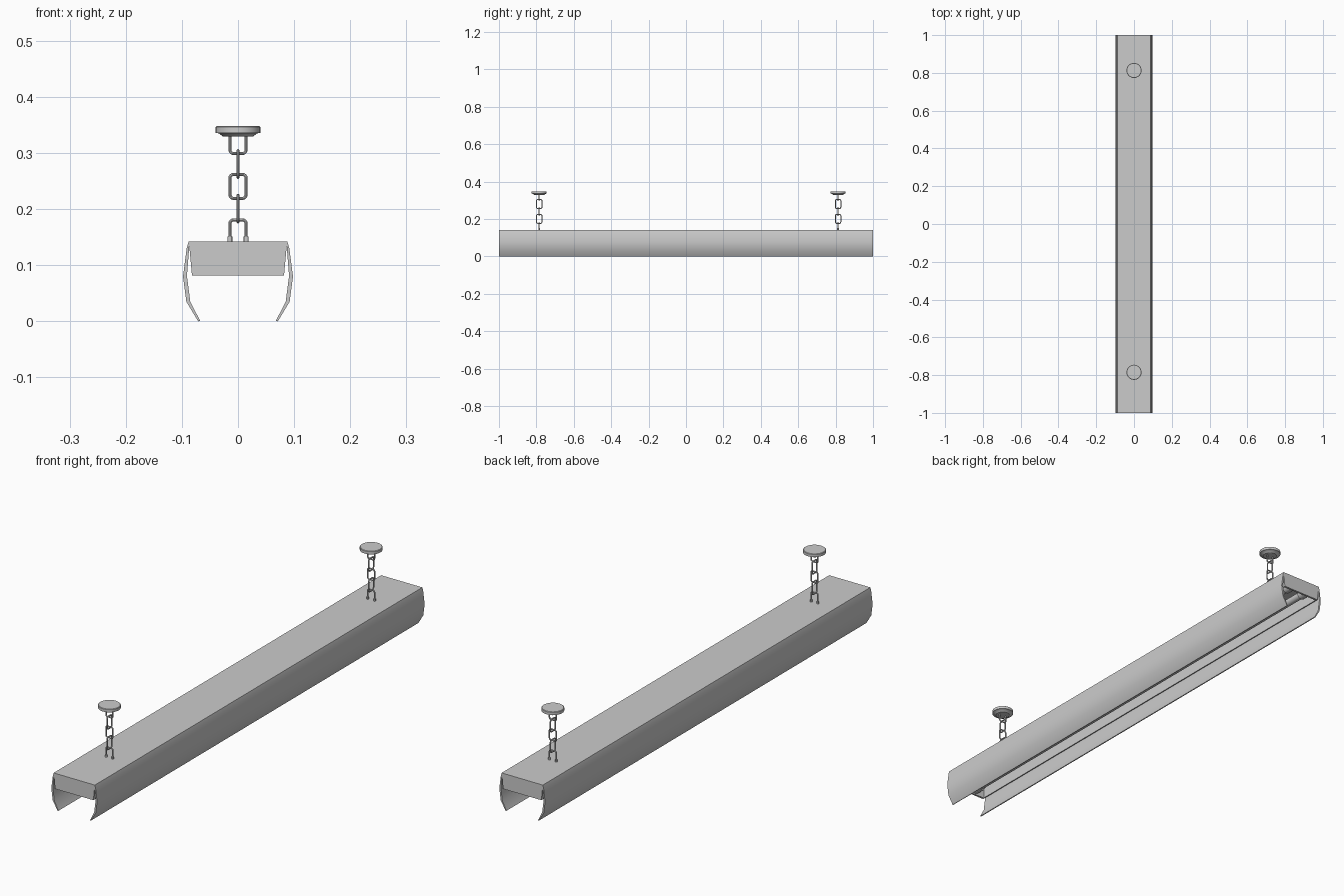
import bpy, bmesh, math
from mathutils import Vector

if "Cube" in bpy.data.objects:
    bpy.data.objects.remove(bpy.data.objects["Cube"])


def finish(name, bm, angle=40):
    bmesh.ops.recalc_face_normals(bm, faces=bm.faces)
    me = bpy.data.meshes.new(name)
    bm.to_mesh(me)
    bm.free()
    ob = bpy.data.objects.new(name, me)
    bpy.context.collection.objects.link(ob)
    smooth(ob, angle)
    return ob


def smooth(ob, angle=40):
    bpy.ops.object.select_all(action='DESELECT')
    ob.select_set(True)
    bpy.context.view_layer.objects.active = ob
    bpy.ops.object.shade_smooth_by_angle(angle=math.radians(angle))


def extrude_y(name, profile, y0, y1):
    """Extrude an (x, z) outline from y0 to y1."""
    bm = bmesh.new()
    face = bm.faces.new([bm.verts.new((x, y0, z)) for x, z in profile])
    out = bmesh.ops.extrude_face_region(bm, geom=[face], use_keep_orig=True)
    moved = [g for g in out['geom'] if isinstance(g, bmesh.types.BMVert)]
    bmesh.ops.translate(bm, verts=moved, vec=(0, y1 - y0, 0))
    return finish(name, bm)


def lathe(name, profile, x, y, sides=32):
    """Turn an (r, z) outline around a vertical axis at x, y."""
    bm = bmesh.new()
    vs = [bm.verts.new((r, 0, z)) for r, z in profile]
    es = [bm.edges.new(p) for p in zip(vs, vs[1:])]
    bmesh.ops.spin(bm, geom=vs + es, axis=(0, 0, 1), cent=(0, 0, 0),
                   angle=math.tau, steps=sides)
    bmesh.ops.remove_doubles(bm, verts=bm.verts, dist=1e-5)
    bmesh.ops.translate(bm, verts=bm.verts, vec=(x, y, 0))
    return finish(name, bm, 30)


def tube_y(name, x, y0, y1, z, r, sides=16):
    pts = [(x + r * math.cos(a), z + r * math.sin(a))
           for a in (math.tau * i / sides for i in range(sides))]
    return extrude_y(name, pts, y0, y1)


def corner(cx, cz, r, start, steps=4):
    """Quarter arc starting at an angle in degrees."""
    return [(cx + r * math.cos(a), cz + r * math.sin(a)) for a in
            (math.radians(start + 90 * i / steps) for i in range(steps + 1))]


def wire(name, pts, y, across, cyclic):
    """Bend round wire through (width, z) points, in the x or y plane."""
    cu = bpy.data.curves.new(name, 'CURVE')
    cu.dimensions = '3D'
    cu.bevel_depth = 0.0027
    cu.bevel_resolution = 2
    cu.use_fill_caps = True
    sp = cu.splines.new('POLY')
    sp.points.add(len(pts) - 1)
    sp.use_cyclic_u = cyclic
    for p, (u, z) in zip(sp.points, pts):
        v = Vector((0, y + u, z)) if across else Vector((u, y, z))
        p.co = (*v, 1)
    ob = bpy.data.objects.new(name, cu)
    bpy.context.collection.objects.link(ob)
    bpy.ops.object.select_all(action='DESELECT')
    ob.select_set(True)
    bpy.context.view_layer.objects.active = ob
    bpy.ops.object.convert(target='MESH')
    smooth(bpy.context.object)


W, R = 0.0145, 0.007   # half width and corner radius of the chain links


def link(name, z0, z1, y, across):
    pts = (corner(W - R, z1 - R, R, 0) + corner(R - W, z1 - R, R, 90)
           + corner(R - W, z0 + R, R, 180) + corner(W - R, z0 + R, R, 270))
    wire(name, pts, y, across, True)


# Folded sheet: roof, two curved shades and the lamp trough walls
half = [(.088, .142), (.0915, .13), (.098, .08), (.092, .035), (.071, 0),
        (.0675, .001), (.085, .035), (.091, .081), (.0868, .134),
        (.082, .082), (.078, .082), (.082, .137)]
extrude_y("shade_housing", half + [(-x, z) for x, z in reversed(half)], -1, 1)

# Trough end plates and lamp tubes with holders
plate = [(.078, .082), (.082, .137), (-.082, .137), (-.078, .082)]
for side, s in (("front", -1), ("back", 1)):
    extrude_y("end_plate_" + side, plate, s * 1.0, s * 0.992)
for i, x in enumerate((-.037, .037)):
    tube_y(f"lamp_tube_{i}", x, -.96, .96, .106, .014)
    for s in (-1, 1):
        tube_y(f"lamp_holder_{i}_{s}", x, s * .992, s * .955, .106, .019)

# Hanging chains with ceiling canopies
for n, y in (("front", -.785), ("back", .813)):
    lathe("canopy_" + n, [(0, .348), (.038, .348), (.04, .3465), (.04, .336),
                          (.034, .335), (.026, .329), (0, .329)], 0, y)
    wire("canopy_loop_" + n, [(-W, .333)] + corner(R - W, .299 + R, R, 180)
         + corner(W - R, .299 + R, R, 270) + [(W, .333)], y, False, False)
    link("upper_link_" + n, .2565, .3045, y, True)
    link("middle_link_" + n, .219, .262, y, False)
    link("lower_link_" + n, .177, .2245, y, True)
    wire("housing_loop_" + n, [(W, .14)] + corner(W - R, .181 - R, R, 0)
         + corner(R - W, .181 - R, R, 90) + [(-W, .14)], y, False, False)
    for i, x in enumerate((-W, W)):
        lathe(f"loop_collar_{n}_{i}", [(0, .151), (.0045, .151), (.0045, .141),
                                       (0, .141)], x, y, 12)
